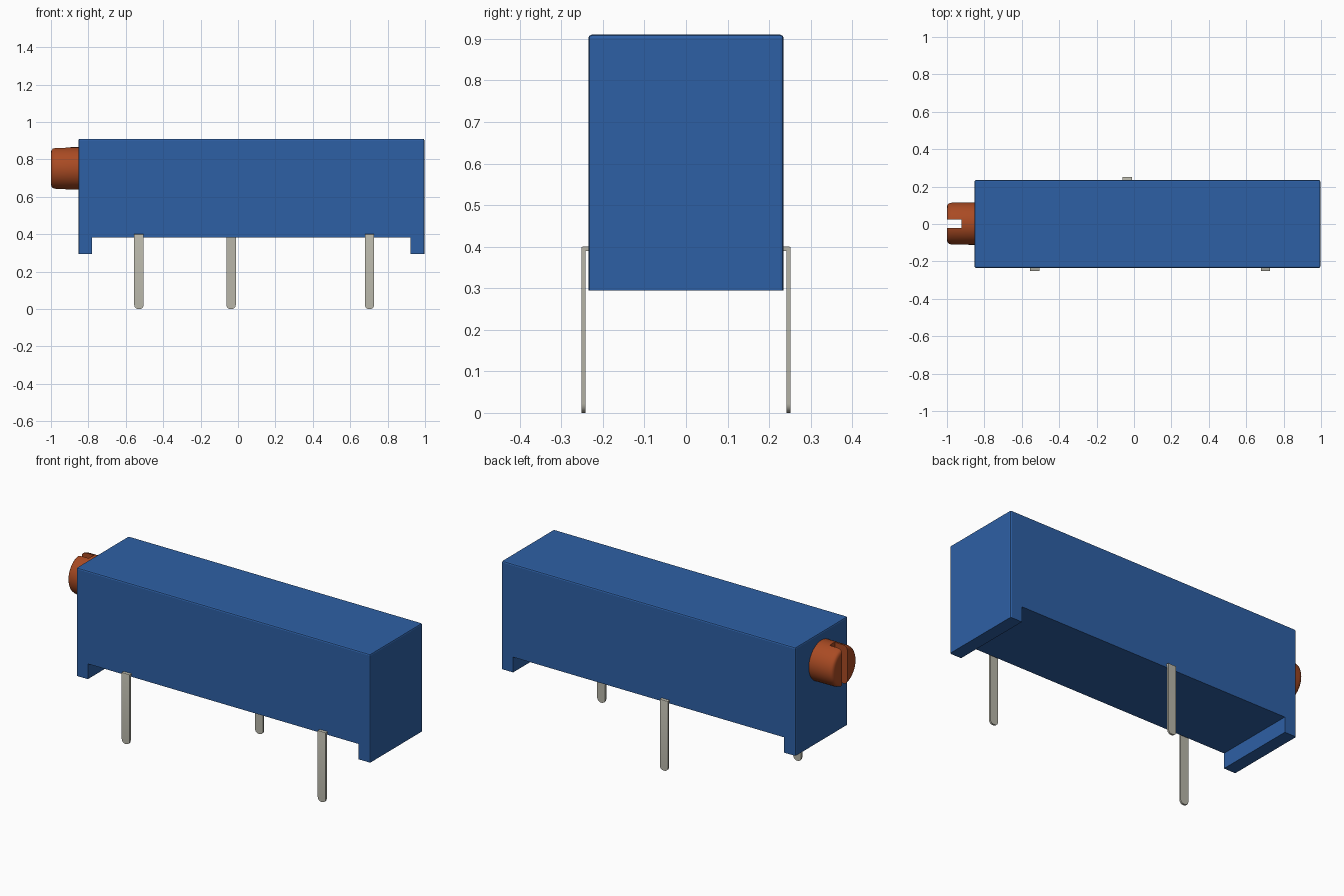
import bpy, bmesh, math
from mathutils import Vector

cube = bpy.data.objects.get("Cube")
if cube:
    bpy.data.objects.remove(cube, do_unlink=True)


def material(name, rgb):
    m = bpy.data.materials.new(name)
    m.use_nodes = True
    m.diffuse_color = (*rgb, 1)
    m.node_tree.nodes["Principled BSDF"].inputs["Base Color"].default_value = (*rgb, 1)
    return m


BLUE = material("blue plastic", (0.027, 0.117, 0.376))
COPPER = material("copper orange", (0.40, 0.070, 0.017))
TIN = material("tinned metal", (0.48, 0.47, 0.40))


def extrude_profile(points, offset):
    """Closed outline of 3D points swept along offset."""
    bm = bmesh.new()
    face = bm.faces.new([bm.verts.new(p) for p in points])
    out = bmesh.ops.extrude_face_region(bm, geom=[face])
    verts = [g for g in out["geom"] if isinstance(g, bmesh.types.BMVert)]
    bmesh.ops.translate(bm, vec=offset, verts=verts)
    bmesh.ops.recalc_face_normals(bm, faces=bm.faces)
    return bm


def bevel(bm, rule, width, segments):
    edges = [e for e in bm.edges if rule(e.verts[0].co, e.verts[1].co)]
    bmesh.ops.bevel(bm, geom=edges, offset=width, segments=segments,
                    profile=0.5, affect='EDGES', clamp_overlap=True)


def finish(bm, name, mat, smooth=True):
    mesh = bpy.data.meshes.new(name)
    bm.to_mesh(mesh)
    bm.free()
    mesh.materials.append(mat)
    obj = bpy.data.objects.new(name, mesh)
    bpy.context.collection.objects.link(obj)
    if smooth:
        smooth_by_angle(obj)
    return obj


def smooth_by_angle(obj):
    bpy.ops.object.select_all(action='DESELECT')
    obj.select_set(True)
    bpy.context.view_layer.objects.active = obj
    bpy.ops.object.shade_smooth_by_angle(angle=math.radians(35))


# Housing: long block with a standoff foot at each end
X0, X1, HALF, TOP, FOOT, UNDER = -0.853, 0.996, 0.235, 0.91, 0.295, 0.382
outline = [(X0, FOOT), (X0 + 0.073, FOOT), (X0 + 0.073, UNDER), (X1 - 0.073, UNDER),
           (X1 - 0.073, FOOT), (X1, FOOT), (X1, TOP), (X0, TOP)]
bm = extrude_profile([(x, -HALF, z) for x, z in outline], (0, 2 * HALF, 0))


def outer_edge(a, b):
    top = min(a.z, b.z) > TOP - 0.001
    corner = abs(a.z - b.z) > 0.3
    return top or corner


bevel(bm, outer_edge, 0.008, 2)
finish(bm, "housing", BLUE, smooth=False)

# Adjustment screw: turned head with a rounded rim
AXIS_Y, AXIS_Z, SIDES = 0.002, 0.752, 48
rim = [(-0.82, 0.113), (-0.88, 0.113), (-0.975, 0.112), (-0.99, 0.108), (-0.997, 0.101), (-1.0, 0.09)]
bm = bmesh.new()
rings = []
for x, r in rim:
    angles = [2 * math.pi * i / SIDES for i in range(SIDES)]
    rings.append([bm.verts.new((x, AXIS_Y + r * math.cos(a), AXIS_Z + r * math.sin(a))) for a in angles])
for a, b in zip(rings, rings[1:]):
    for i in range(SIDES):
        j = (i + 1) % SIDES
        bm.faces.new((a[i], a[j], b[j], b[i]))
bm.faces.new(rings[0])
bm.faces.new(rings[-1])
bmesh.ops.recalc_face_normals(bm, faces=bm.faces)
screw = finish(bm, "adjustment_screw", COPPER, smooth=False)

# Screwdriver slot, cut upright across the head
SLOT = 0.023
bm = extrude_profile([(-1.1, AXIS_Y - SLOT, 0.5), (-0.922, AXIS_Y - SLOT, 0.5),
                      (-0.922, AXIS_Y + SLOT, 0.5), (-1.1, AXIS_Y + SLOT, 0.5)], (0, 0, 0.5))
cutter = finish(bm, "slot_cutter", COPPER, smooth=False)
cutter.hide_render = True
cut = screw.modifiers.new("slot", 'BOOLEAN')
cut.operation, cut.solver, cut.object = 'DIFFERENCE', 'EXACT', cutter
bpy.context.view_layer.objects.active = screw
bpy.ops.object.modifier_apply(modifier=cut.name)
bpy.data.objects.remove(cutter, do_unlink=True)
smooth_by_angle(screw)

# Pins: flat strips bent out of the housing and down, with rounded tips
OUTER, THICK, WIDTH, BEND = 0.252, 0.010, 0.050, 0.40
section = [(0.2, BEND), (OUTER, BEND), (OUTER, 0), (OUTER - THICK, 0),
           (OUTER - THICK, BEND - THICK), (0.2, BEND - THICK)]
for name, x, side in (("front_right_pin", -0.53, -1), ("front_left_pin", 0.703, -1), ("back_pin", -0.037, 1)):
    bm = extrude_profile([(x - WIDTH / 2, side * y, z) for y, z in section], Vector((WIDTH, 0, 0)))
    bevel(bm, lambda a, b: max(a.z, b.z) < 0.001 and abs(a.x - b.x) < 0.001, 0.022, 5)
    bevel(bm, lambda a, b: min(a.z, b.z) > BEND - 0.001
          and min(abs(a.y), abs(b.y)) > OUTER - 0.001, 0.004, 2)
    finish(bm, name, TIN)
